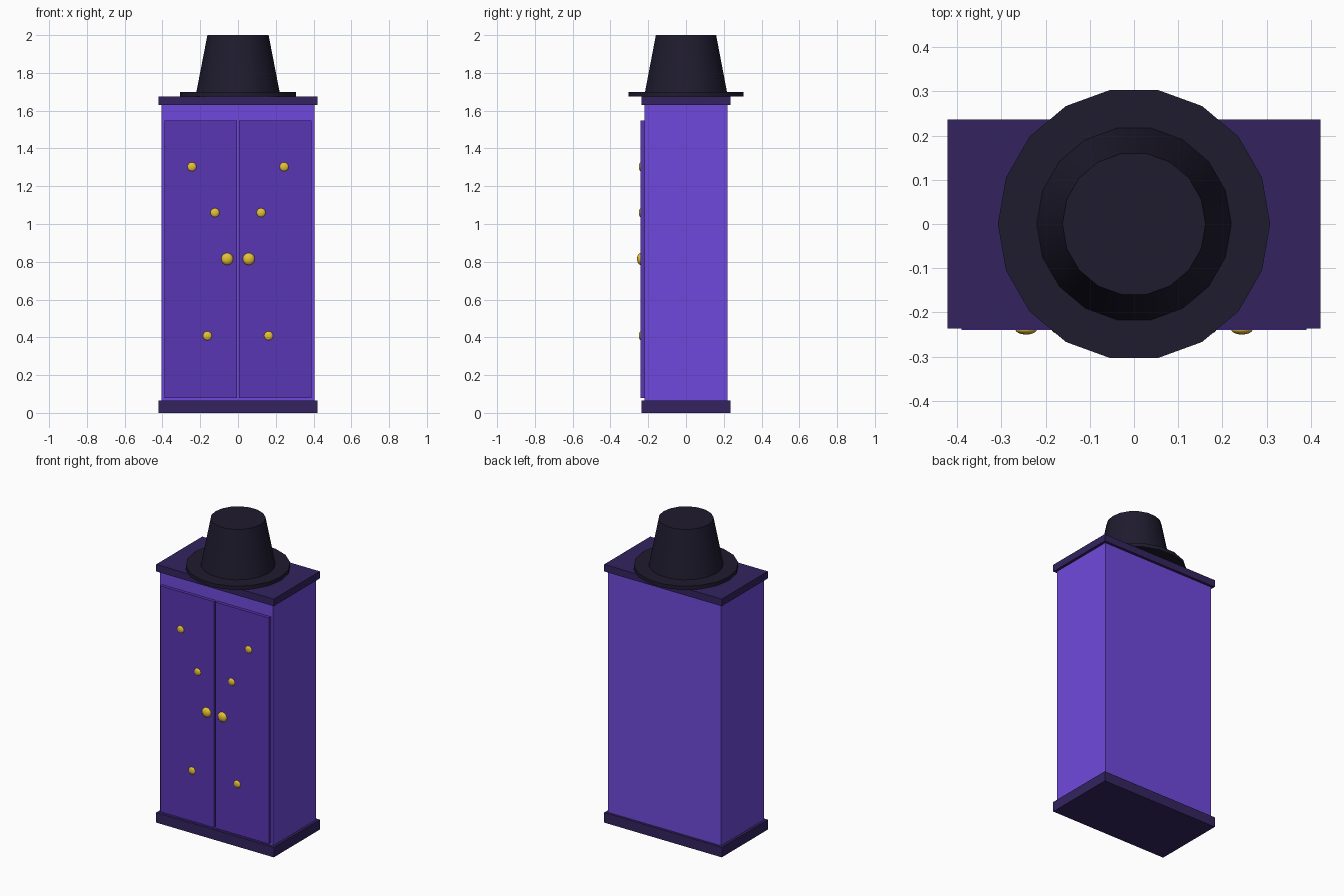
import bpy
from math import radians

if "Cube" in bpy.data.objects:
    bpy.data.objects.remove(bpy.data.objects["Cube"])


def material(name, hex_rgb):
    def lin(c):
        c /= 255
        return c / 12.92 if c <= 0.04045 else ((c + 0.055) / 1.055) ** 2.4
    m = bpy.data.materials.new(name)
    m.diffuse_color = [lin(int(hex_rgb[i:i + 2], 16)) for i in (0, 2, 4)] + [1]
    m.use_nodes = True
    m.node_tree.nodes["Principled BSDF"].inputs["Base Color"].default_value = m.diffuse_color
    return m


PURPLE = material("purple_paint", "7049DC")
DOOR = material("door_paint", "5936B2")
TRIM = material("dark_trim", "33245F")
FELT = material("black_felt", "1F1B2E")
GOLD = material("gold", "E6C235")


def finish(name, mat, smooth=False):
    ob = bpy.context.object
    ob.name = name
    ob.data.materials.append(mat)
    if smooth:
        bpy.ops.object.shade_smooth_by_angle(angle=radians(35))
    return ob


def box(name, lo, hi, mat):
    bpy.ops.mesh.primitive_cube_add(size=1, location=[(a + b) / 2 for a, b in zip(lo, hi)])
    bpy.context.object.scale = [b - a for a, b in zip(lo, hi)]
    bpy.ops.object.transform_apply(location=False, rotation=False, scale=True)
    return finish(name, mat)


def cone(name, r1, r2, z0, z1, mat):
    # 18 sides, one corner on the x axis
    bpy.ops.mesh.primitive_cone_add(vertices=18, radius1=r1, radius2=r2, depth=z1 - z0,
                                    location=(0, 0, (z0 + z1) / 2), rotation=(0, 0, radians(90)))
    return finish(name, mat, True)


def stud(name, x, z, r, depth):
    bpy.ops.mesh.primitive_uv_sphere_add(segments=16, ring_count=10, radius=r,
                                         location=(x, -0.239, z))
    bpy.context.object.scale = (1, depth / r, 1)
    bpy.ops.object.transform_apply(location=False, rotation=False, scale=True)
    return finish(name, GOLD, True)


# Cabinet
box("cabinet_body", (-0.405, -0.22, 0.02), (0.405, 0.22, 1.65), PURPLE)
box("plinth", (-0.422, -0.236, 0), (0.422, 0.236, 0.065), TRIM)
box("cornice", (-0.422, -0.236, 1.63), (0.422, 0.236, 1.676), TRIM)

# Doors, handles and studs on both sides
for side, s in (("left", -1), ("right", 1)):
    x0, x1 = sorted((s * 0.006, s * 0.39))
    box(f"door_{side}", (x0, -0.24, 0.08), (x1, -0.21, 1.547), DOOR)
    stud(f"handle_{side}", s * 0.057, 0.815, 0.032, 0.02)
    for i, (x, z) in enumerate(((0.244, 1.303), (0.122, 1.06), (0.162, 0.408))):
        stud(f"stud_{side}_{i + 1}", s * x, z, 0.024, 0.011)

# Hat
cone("hat_brim", 0.308, 0.308, 1.676, 1.70, FELT)
cone("hat_crown", 0.223, 0.162, 1.685, 2.0, FELT)
